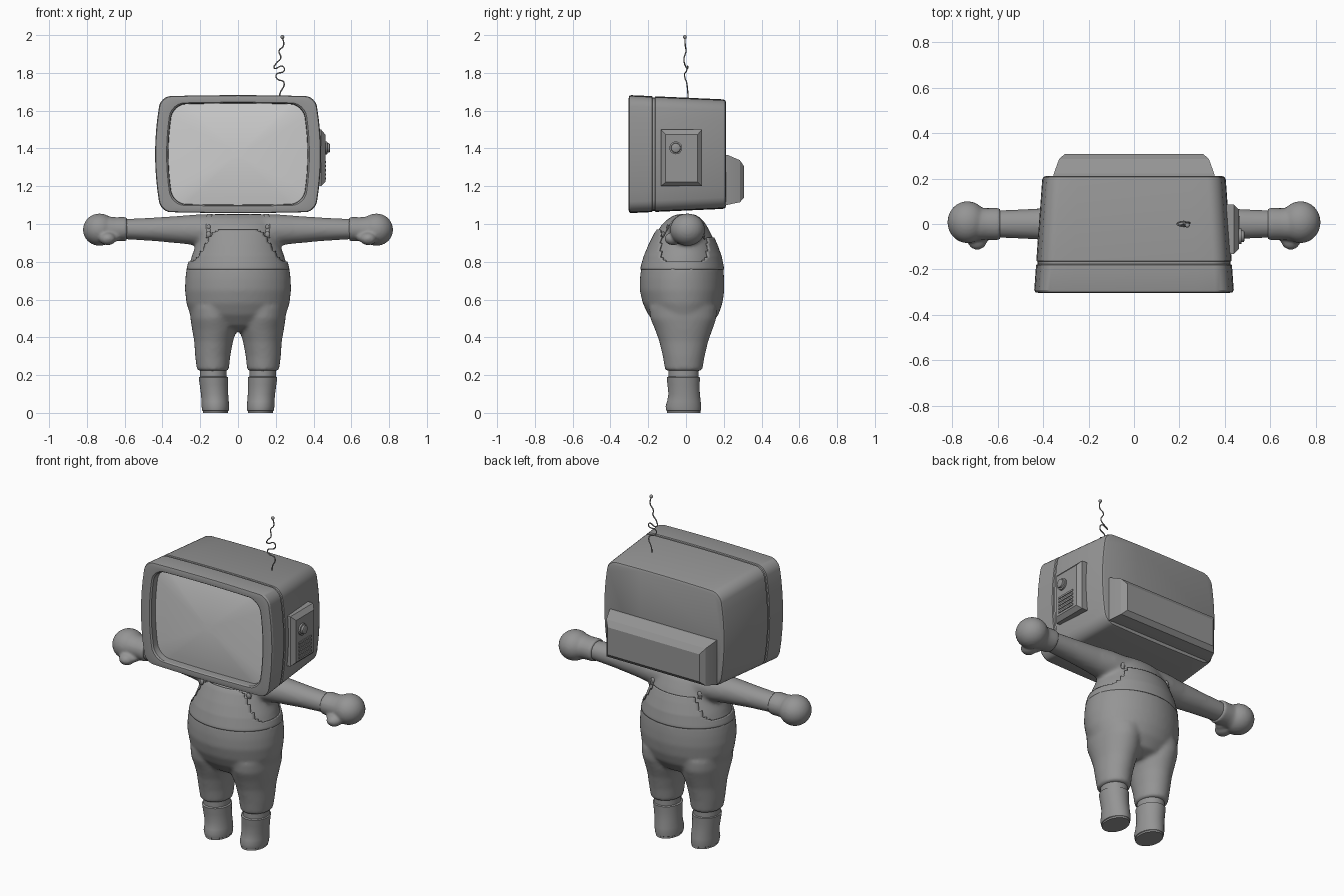
import bpy, bmesh, math
from mathutils import Vector

if "Cube" in bpy.data.objects:
    bpy.data.objects.remove(bpy.data.objects["Cube"])


def material(name, v):
    m = bpy.data.materials.new(name)
    m.diffuse_color = (v, v, v, 1)
    m.use_nodes = True
    m.node_tree.nodes["Principled BSDF"].inputs["Base Color"].default_value = m.diffuse_color
    return m


GREY = material("mid grey", 0.30)
GLASS = material("pale screen grey", 0.62)


def finish(name, bm, mat=GREY, angle=35):
    bmesh.ops.recalc_face_normals(bm, faces=bm.faces)
    me = bpy.data.meshes.new(name)
    bm.to_mesh(me)
    bm.free()
    ob = bpy.data.objects.new(name, me)
    bpy.context.collection.objects.link(ob)
    me.materials.append(mat)
    smooth(ob, angle)
    return ob


def smooth(ob, angle):
    bpy.context.view_layer.objects.active = ob
    for o in bpy.context.selected_objects:
        o.select_set(False)
    ob.select_set(True)
    bpy.ops.object.shade_smooth_by_angle(angle=math.radians(angle))


def loft(bm, rings, cap0=True, cap1=True):
    loops = [[bm.verts.new(p) for p in r] for r in rings]
    n = len(loops[0])
    for a, b in zip(loops, loops[1:]):
        for i in range(n):
            bm.faces.new((a[i], a[(i + 1) % n], b[(i + 1) % n], b[i]))
    if cap0:
        bm.faces.new(loops[0][::-1])
    if cap1:
        bm.faces.new(loops[-1])


def ellipse(cx, cy, z, rx, ry, n=40):
    return [(cx + rx * math.cos(t), cy + ry * math.sin(t), z)
            for t in (2 * math.pi * i / n for i in range(n))]


def arm_ring(s, x, z, ry, rz, n=28):
    return [(s * x, ry * math.cos(t), z + rz * math.sin(t))
            for t in (2 * math.pi * i / n for i in range(n))]


def ball(bm, c, r, scale=(1, 1, 1)):
    g = bmesh.ops.create_uvsphere(bm, u_segments=28, v_segments=18, radius=r)
    for v in g["verts"]:
        v.co = Vector([v.co[i] * scale[i] for i in range(3)]) + Vector(c)


def fuse(ob, voxel, iterations):
    # Merge overlapping volumes into one soft skin
    r = ob.modifiers.new("fuse", 'REMESH')
    r.mode, r.voxel_size, r.use_smooth_shade = 'VOXEL', voxel, True
    s = ob.modifiers.new("soften", 'SMOOTH')
    s.factor, s.iterations = 0.5, iterations


# Body profile: z, half width, front y, back y
BODY = [(0.66, .27, -.24, .195), (0.77, .262, -.232, .192), (0.83, .245, -.215, .18),
        (0.89, .222, -.19, .158), (0.95, .205, -.16, .132), (1.0, .195, -.125, .105),
        (1.03, .185, -.092, .08), (1.052, .15, -.05, .045)]


def body_at(z):
    for a, b in zip(BODY, BODY[1:]):
        if z <= b[0]:
            t = (z - a[0]) / (b[0] - a[0])
            return [a[i] + t * (b[i] - a[i]) for i in (1, 2, 3)]
    return BODY[-1][1:]


def body_ring(z, grow=0.0, n=72):
    rx, f, b = body_at(z)
    return ellipse(0, (f + b) / 2, z, rx + grow, (b - f) / 2 + grow, n)


# Shirt with both sleeves
bm = bmesh.new()
loft(bm, [body_ring(b[0]) for b in BODY])
for s in (-1, 1):
    loft(bm, [arm_ring(s, *p) for p in ((.08, .965, .10, .085), (.2, .968, .09, .084), (.3, .970, .076, .074),
                                        (.45, .972, .067, .062), (.62, .973, .06, .053))])
fuse(finish("shirt", bm), 0.011, 8)

# Trousers: belly and two legs
bm = bmesh.new()
loft(bm, [ellipse(0, y, z, rx, ry, 48) for z, y, rx, ry in (
    (.43, -.01, .10, .07), (.46, -.01, .19, .14), (.52, -.014, .254, .186), (.58, -.018, .273, .211),
    (.65, -.021, .281, .224), (.71, -.021, .279, .223), (.772, -.02, .272, .217))])
for s in (-1, 1):
    loft(bm, [ellipse(s * x, y, z, rx, ry, 36) for z, x, y, rx, ry in (
        (.222, .133, -.012, .084, .098), (.30, .134, -.012, .093, .111), (.38, .129, -.012, .103, .13),
        (.44, .125, -.012, .118, .152), (.5, .13, -.014, .122, .175), (.56, .125, -.016, .13, .18))])
fuse(finish("trousers", bm), 0.011, 6)

# Bib: thin shell over the shirt with arm openings
bm = bmesh.new()
loft(bm, [body_ring(.76 + .007 * i, .009) for i in range(31)], False, False)
bmesh.ops.delete(bm, geom=[f for f in bm.faces if (
    lambda c: (c.z > .80 + 10 * max(0, abs(c.y + .01) - .075) ** 2 and abs(c.y + .01) < .125)
    or (c.y > 0 and c.z > .93))(f.calc_center_median())], context='FACES')
bib = finish("bib", bm)
bib.modifiers.new("cloth", 'SOLIDIFY').thickness = 0.008


# Shoulder straps and buckles
def strap_point(x, z, front):
    rx, f, b = body_at(z)
    k = math.sqrt(1 - min(.95, (x / rx) ** 2))
    return (f + b) / 2 + (-1 if front else 1) * (b - f) / 2 * k


for s, side in ((-1, "left"), (1, "right")):
    path = [(.155, strap_point(.155, z, True) - .006, z) for z in (.93, .96, .99, 1.015)]
    path += [(.15, -.03, 1.054), (.15, .03, 1.054)]
    path += [(.155, strap_point(.155, z, False) + .006, z) for z in (1.015, .99, .96, .92)]
    bm = bmesh.new()
    rows = [[bm.verts.new((s * (x + d), y, z)) for d in (-.014, .014)] for x, y, z in path]
    for a, b in zip(rows, rows[1:]):
        bm.faces.new((a[0], a[1], b[1], b[0]))
    finish(side + "_strap", bm).modifiers.new("thick", 'SOLIDIFY').thickness = 0.006
    bm = bmesh.new()
    for front in (True, False):
        for z, r in ((.945, .013), (.985, .010)):
            y = strap_point(.155, z, front) + (-.009 if front else .009)
            ball(bm, (s * .155, y, z), r, (1, .6, 1.2))
    finish(side + "_buckles", bm)

    # Glove: cuff, fist and thumb
    bm = bmesh.new()
    loft(bm, [arm_ring(s, *p) for p in ((.588, .973, .069, .062), (.60, .973, .071, .064), (.65, .972, .07, .064),
                                        (.70, .97, .074, .072), (.75, .97, .07, .07))])
    ball(bm, (s * .733, .008, .97), .088, (1, 1.05, .97))
    ball(bm, (s * .69, -.068, .922), .038, (1.15, 1.2, .9))
    ball(bm, (s * .66, -.045, .93), .03, (1.1, 1.2, .9))
    fuse(finish(side + "_glove", bm), 0.008, 4)

    # Boot, with a sock above it
    bm = bmesh.new()
    loft(bm, [ellipse(s * x, y, z, rx, ry, 36) for z, x, y, rx, ry in (
        (.004, .119, -.012, .058, .08), (.012, .119, -.013, .070, .091), (.035, .12, -.014, .073, .094),
        (.06, .121, -.011, .072, .089), (.10, .124, -.010, .072, .083), (.15, .128, -.013, .075, .085),
        (.188, .13, -.014, .078, .088), (.192, .13, -.014, .070, .080))])
    finish(side + "_boot", bm)
    bm = bmesh.new()
    loft(bm, [ellipse(s * .131, -.013, z, .071, .08, 36) for z in (.17, .26)])
    finish(side + "_sock", bm)
    bm = bmesh.new()
    loft(bm, [ellipse(s * .119, -.012, z, .066, .088, 36) for z in (0, .012)])
    finish(side + "_sole", bm)


# Cabinet outline: rounded rectangle with bowed sides
def outline(w, h, r, y, cz=1.37, bow=.07):
    pts = []
    for k, (sx, sz) in enumerate(((1, 1), (-1, 1), (-1, -1), (1, -1))):
        corner = [(sx * (w - r) + r * math.cos(a), sz * (h - r) + r * math.sin(a))
                  for a in (math.pi / 2 * (k + i / 6) for i in range(7))]
        pts += corner
        nx, nz = ((-sx, sz), (sx, -sz))[k % 2]
        end = (nx * (w - r), sz * h) if k % 2 == 0 else (sx * w, nz * (h - r))
        a = corner[-1]
        pts += [tuple(a[j] + (end[j] - a[j]) * i / 8 for j in (0, 1)) for i in range(1, 8)]
    return [(x * (1 - bow * (z / h) ** 2), y, cz + z * (1 - .02 * (x / w) ** 2)) for x, z in pts]


bm = bmesh.new()
SECTIONS = [(.385, .275, .05, .212), (.398, .286, .055, .207), (.404, .29, .055, .195),
            (.430, .306, .055, -.162), (.425, .301, .055, -.165), (.425, .301, .055, -.177),
            (.431, .307, .055, -.18), (.439, .312, .055, -.29), (.435, .309, .055, -.30),
            (.415, .295, .06, -.304), (.378, .275, .07, -.302), (.37, .27, .07, -.295), (.368, .268, .07, -.255)]
loft(bm, [outline(*p) for p in SECTIONS], True, False)
finish("cabinet", bm, angle=25)

# Domed screen
bm = bmesh.new()
loft(bm, [outline(.37 * k, .27 * k, .07 * k, -.258 - .025 * (1 - k * k)) for k in (1, .85, .7, .5, .3, .1)], False)
finish("screen", bm, GLASS)


def block(name, rings):
    # Stack of rectangles given as lists of four corners
    bm = bmesh.new()
    loft(bm, rings)
    return finish(name, bm, angle=15)


def rect_y(y, w, z0, z1):
    return [(-w, y, z0), (w, y, z0), (w, y, z1), (-w, y, z1)]


def rect_x(x, y0, y1, z0, z1):
    return [(x, y0, z0), (x, y1, z0), (x, y1, z1), (x, y0, z1)]


# Rear housing
block("rear_housing", [rect_y(.20, .355, 1.10, 1.368), rect_y(.222, .353, 1.102, 1.365),
                       rect_y(.285, .33, 1.115, 1.338), rect_y(.308, .305, 1.14, 1.305)])

# Side control panel with speaker slats
block("control_panel", [rect_x(.39, -.132, .085, 1.20, 1.50), rect_x(.44, -.132, .085, 1.20, 1.50),
                        rect_x(.462, -.108, .062, 1.222, 1.474)])
for i in range(5):
    z = 1.235 + .022 * i
    block("speaker_slat", [rect_x(.455, -.085, .035, z, z + .011), rect_x(.467, -.085, .035, z, z + .011)])

# Tuning knob
bm = bmesh.new()
loft(bm, [[(x, -.054 + r * math.cos(t), 1.403 + r * math.sin(t))
           for t in (2 * math.pi * i / 24 for i in range(24))]
          for x, r in ((.45, .034), (.472, .034), (.474, .026), (.484, .024), (.487, .018))])
finish("knob", bm)

# Bent wire antenna with a ball tip
cu = bpy.data.curves.new("antenna", 'CURVE')
cu.dimensions, cu.bevel_depth, cu.bevel_resolution = '3D', .0035, 1
PATH = [(.217, .012, 1.655), (.222, .01, 1.69), (.243, .003, 1.75), (.208, -.004, 1.768), (.202, -.008, 1.79),
        (.245, .003, 1.812), (.236, .008, 1.835), (.192, .004, 1.825), (.202, -.008, 1.85), (.227, -.01, 1.88),
        (.217, 0, 1.915), (.241, -.004, 1.945), (.235, -.006, 1.99)]
sp = cu.splines.new('BEZIER')
sp.bezier_points.add(len(PATH) - 1)
for p, co in zip(sp.bezier_points, PATH):
    p.co = co
    p.handle_left_type = p.handle_right_type = 'AUTO'
sp.resolution_u = 5
cu.materials.append(GREY)
bpy.context.collection.objects.link(bpy.data.objects.new("antenna", cu))
bm = bmesh.new()
ball(bm, (.235, -.006, 1.99), .010)
finish("antenna_tip", bm)
